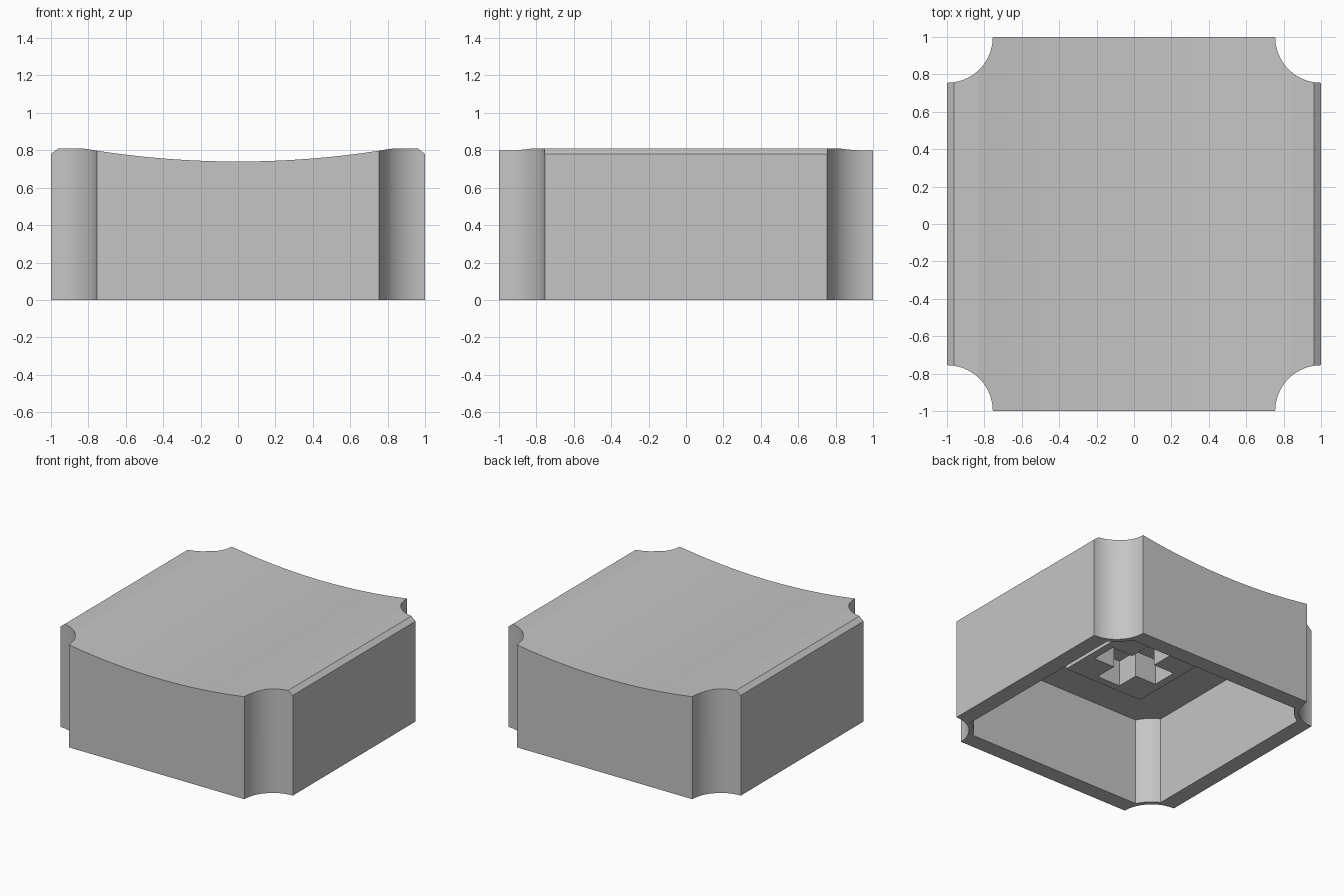
import bpy, bmesh, math
from mathutils import Vector

old = bpy.data.objects.get("Cube")
if old:
    bpy.data.objects.remove(old, do_unlink=True)

grey = bpy.data.materials.new("plain_grey")
grey.use_nodes = True
colour = (0.56, 0.56, 0.56, 1)
grey.diffuse_color = colour
grey.node_tree.nodes["Principled BSDF"].inputs["Base Color"].default_value = colour


def prism(name, points, extrude):
    """Solid made by sweeping a closed 3D outline along a vector."""
    bm = bmesh.new()
    base = bm.faces.new([bm.verts.new(p) for p in points])
    swept = bmesh.ops.extrude_face_region(bm, geom=[base], use_keep_orig=True)
    bmesh.ops.translate(bm, vec=extrude,
                        verts=[g for g in swept["geom"] if isinstance(g, bmesh.types.BMVert)])
    bmesh.ops.recalc_face_normals(bm, faces=bm.faces)
    mesh = bpy.data.meshes.new(name)
    bm.to_mesh(mesh)
    bm.free()
    obj = bpy.data.objects.new(name, mesh)
    bpy.context.collection.objects.link(obj)
    mesh.materials.append(grey)
    return obj


def upright(name, outline, z0, z1):
    return prism(name, [(x, y, z0) for x, y in outline], Vector((0, 0, z1 - z0)))


def scooped_square(half, radius, steps=20):
    """Square outline whose corners are bitten out by circles centred on (±1, ±1)."""
    sweep = math.acos((1 - half) / radius)
    start = math.pi * 1.5 - (sweep - (math.pi / 2 - sweep)) / 2 - math.pi / 4
    start = math.pi + math.asin((1 - half) / radius)
    end = math.pi * 1.5 - math.asin((1 - half) / radius)
    points = []
    for quarter in range(4):
        c, s = round(math.cos(quarter * math.pi / 2)), round(math.sin(quarter * math.pi / 2))
        for i in range(steps + 1):
            a = end + (start - end) * i / steps
            x, y = 1 + radius * math.cos(a), 1 + radius * math.sin(a)
            points.append((x * c - y * s, x * s + y * c))
    return points


def boolean(obj, cutter, operation):
    mod = obj.modifiers.new(operation.lower(), "BOOLEAN")
    mod.operation, mod.object, mod.solver = operation, cutter, "EXACT"
    bpy.context.view_layer.objects.active = obj
    bpy.ops.object.modifier_apply(modifier=mod.name)
    bpy.data.objects.remove(cutter, do_unlink=True)


# Cap shell: dished, chamfered profile trimmed to the scooped plan, then hollowed
dish = [(0.83 * i / 14, 0.74 + 0.07 * (i / 14) ** 2) for i in range(-14, 15)]
profile = ([(-1, 0), (-1, 0.78), (-0.963, 0.81)] + dish
           + [(0.963, 0.81), (1, 0.78), (1, 0)])
cap = prism("cap_shell", [(x, -1.1, z) for x, z in profile], Vector((0, 2.2, 0)))
boolean(cap, upright("plan_cutter", scooped_square(1, 0.245), -0.1, 1), "INTERSECT")
boolean(cap, upright("cavity_cutter", scooped_square(0.875, 0.28), -0.1, 0.68), "DIFFERENCE")

# Mounting block under the top, with a cross-shaped socket
h = 0.34
block = upright("mounting_block", [(-h, -h), (h, -h), (h, h), (-h, h)], 0.455, 0.7)
a, w = 0.28, 0.1
cross = [(a, -w), (a, w), (w, w), (w, a), (-w, a), (-w, w),
         (-a, w), (-a, -w), (-w, -w), (-w, -a), (w, -a), (w, -w)]
boolean(block, upright("socket_cutter", cross, 0.3, 0.655), "DIFFERENCE")

# Smooth curved faces, keep real edges crisp
bpy.ops.object.select_all(action="DESELECT")
for obj in (cap, block):
    obj.select_set(True)
bpy.context.view_layer.objects.active = cap
bpy.ops.object.shade_smooth_by_angle(angle=math.radians(12))
